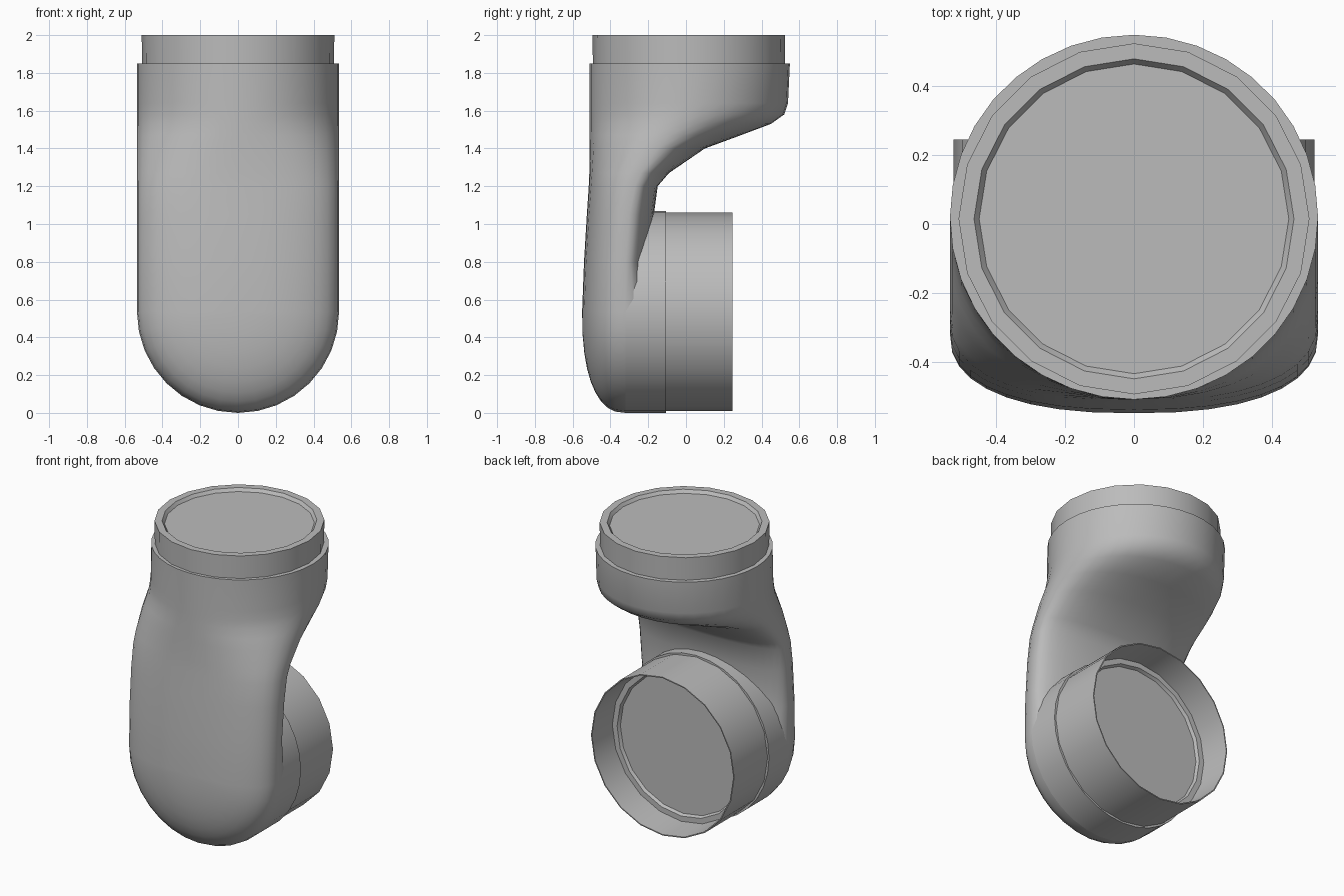
import bpy, bmesh
from math import sin, cos, pi, radians
from mathutils import Matrix

cube = bpy.data.objects.get("Cube")
if cube:
    bpy.data.objects.remove(cube)

grey = bpy.data.materials.new("plain grey")
grey.use_nodes = True
colour = (0.5, 0.5, 0.5, 1)
grey.diffuse_color = colour
grey.node_tree.nodes["Principled BSDF"].inputs["Base Color"].default_value = colour

R = 0.535       # half width, also the height of the lower joint axis
SIDES = 36      # points around the shell


def finish(name, bm, angle):
    bmesh.ops.remove_doubles(bm, verts=bm.verts, dist=0.0005)
    bmesh.ops.recalc_face_normals(bm, faces=bm.faces)
    mesh = bpy.data.meshes.new(name)
    bm.to_mesh(mesh)
    bm.free()
    mesh.materials.append(grey)
    obj = bpy.data.objects.new(name, mesh)
    bpy.context.collection.objects.link(obj)
    bpy.ops.object.select_all(action='DESELECT')
    bpy.context.view_layer.objects.active = obj
    obj.select_set(True)
    bpy.ops.object.shade_smooth_by_angle(angle=radians(angle))
    return obj


def bridge(bm, rings, closed):
    for a, b in zip(rings, rings[1:]):
        n = len(a)
        for i in range(n if closed else n - 1):
            j = (i + 1) % n
            bm.faces.new((a[i], a[j], b[j], b[i]))


def lathe(name, profile, matrix, sides=20):
    """Turn (radius, height) points about z, then place the result."""
    bm = bmesh.new()
    rings = [[bm.verts.new((r * cos(2 * pi * i / sides), r * sin(2 * pi * i / sides), h))
              for i in range(sides)] for r, h in profile]
    bridge(bm, rings, True)
    bm.faces.new(rings[-1])
    bm.transform(matrix)
    return finish(name, bm, 35)


def power(v, n):
    return (1 if v >= 0 else -1) * abs(v) ** (2 / n)


def outline(t, front, middle, back, n):
    """Point on a section whose front and back halves have their own depth."""
    depth = middle - front if sin(t) < 0 else back - middle
    return R * power(cos(t), n), middle + depth * power(sin(t), n)


# Curved shell: height, front y, widest y, back y, squareness
sections = [
    (R, -0.55, -0.32, -0.12, 2.4),
    (0.8, -0.54, -0.32, -0.21, 2.4),
    (1.05, -0.525, -0.30, -0.17, 2.4),
    (1.2, -0.515, -0.27, -0.15, 2.4),
    (1.27, -0.512, -0.24, -0.09, 2.3),
    (1.4, -0.51, -0.15, 0.10, 2.2),
    (1.47, -0.51, -0.09, 0.29, 2.1),
    (1.53, -0.51, -0.04, 0.45, 2),
    (1.58, -0.51, -0.01, 0.52, 2),
    (1.64, -0.51, 0.01, 0.54, 2),
    (1.85, -0.51, 0.02, 0.55, 2),
]
bm = bmesh.new()
rings = []
for z, *shape in sections:
    points = [outline(2 * pi * i / SIDES, *shape) for i in range(SIDES)]
    rings.append([bm.verts.new((x, y, z)) for x, y in points])
bridge(bm, rings, True)
bm.faces.new(rings[-1])

# Domed lower end: front half of the first section swung below the joint axis
profile = [outline(-pi / 2 * i / (SIDES // 4), *sections[0][1:]) for i in range(SIDES // 4 + 1)]
dome = []
for k in range(17):
    a = pi * k / 16
    dome.append([bm.verts.new((x * cos(a), y, R - x * sin(a))) for x, y in profile])
bridge(bm, dome, False)
finish("curved_shell", bm, 40)

# Lower joint facing the back: neck, then an open socket with a sunken plate
to_back = Matrix.Translation((0, 0, R)) @ Matrix.Rotation(-pi / 2, 4, 'X')
lathe("joint_neck", [(R, -0.32), (R, -0.105), (0.5, -0.105)], to_back, 32)
lathe("joint_socket", [(0.525, -0.11), (0.525, 0.245), (0.518, 0.245), (0.505, 0.05),
                       (0.47, 0.05), (0.46, 0.03), (0, 0.03)], to_back)

# Upper collar with a slightly sunken cap
lathe("top_collar", [(0.508, 1.84), (0.51, 2.0), (0.465, 2.0), (0.45, 1.98), (0, 1.98)],
      Matrix.Translation((0, 0.015, 0)))
